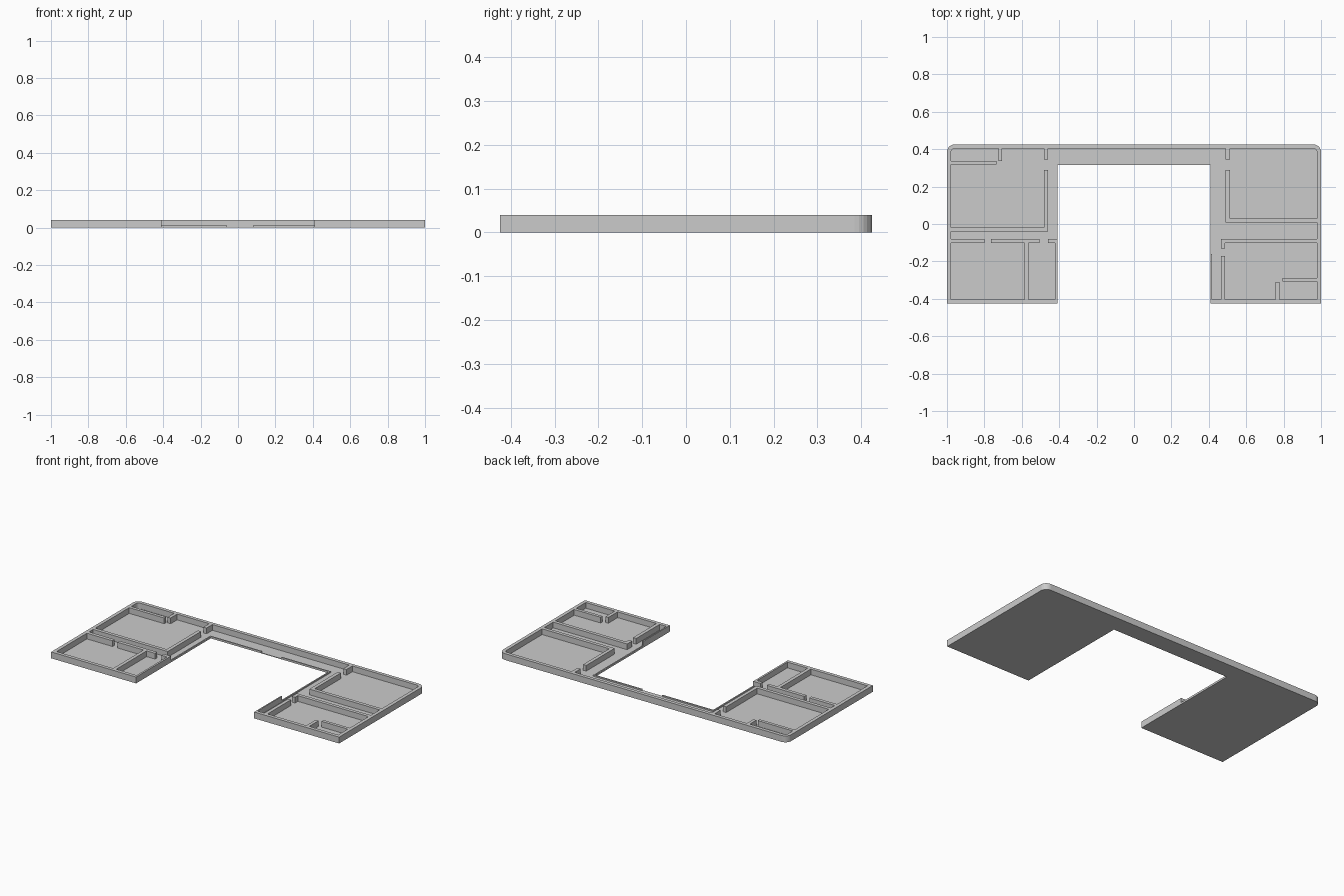
import bpy, bmesh, math

if "Cube" in bpy.data.objects:
    bpy.data.objects.remove(bpy.data.objects["Cube"])

H, T, FLOOR = 0.04, 0.022, 0.004   # wall height, wall thickness, slab thickness
X, Y, IX, IY = 1.0, 0.425, 0.41, 0.315
R = 0.04


def extrude(name, pts, z0, z1):
    """Extrude a flat outline from z0 to z1."""
    bm = bmesh.new()
    face = bm.faces.new([bm.verts.new((x, y, z0)) for x, y in pts])
    ext = bmesh.ops.extrude_face_region(bm, geom=[face])
    for v in ext["geom"]:
        if isinstance(v, bmesh.types.BMVert):
            v.co.z = z1
    bmesh.ops.recalc_face_normals(bm, faces=bm.faces)
    me = bpy.data.meshes.new(name)
    bm.to_mesh(me)
    bm.free()
    ob = bpy.data.objects.new(name, me)
    bpy.context.collection.objects.link(ob)
    return ob


def wall(name, x0, x1, y0, y1, top=H):
    return extrude(name, [(x0, y0), (x1, y0), (x1, y1), (x0, y1)], 0, top)


def arc(cx, cy, r, a0, a1, n=6):
    return [(cx + r * math.cos(math.radians(a0 + (a1 - a0) * i / n)),
             cy + r * math.sin(math.radians(a0 + (a1 - a0) * i / n))) for i in range(n + 1)]


# U-shaped floor slab with rounded back corners
back_right = arc(X - R, Y - R, R, 0, 90)
back_left = arc(R - X, Y - R, R, 90, 180)
extrude("floor", [(IX, -Y), (X, -Y)] + back_right + back_left +
        [(-X, -Y), (-IX, -Y), (-IX, IY), (IX, IY)], 0, FLOOR)

# Continuous outer wall, front to back and around both wings
r = R - T
extrude("outer_wall", [(IX, -Y), (X, -Y)] + back_right + back_left + [(-X, -Y), (-IX, -Y),
        (-IX, T - Y), (T - X, T - Y)] + arc(R - X, Y - R, r, 180, 90) +
        arc(X - R, Y - R, r, 90, 0) + [(X - T, T - Y), (IX, T - Y)], 0, H)

# Low kerb around the courtyard, with a gap in the middle
K, KH = 0.008, 0.012
wall("kerb_left", -IX - K, -IX, -0.08, IY + K, KH)
wall("kerb_right", IX, IX + K, -0.16, IY + K, KH)
wall("kerb_back_left", -IX, -0.06, IY, IY + K, KH)
wall("kerb_back_right", 0.08, IX, IY, IY + K, KH)

# Left wing partitions
wall("left_courtyard_wall", -IX - 0.012, -IX, -Y, -0.08)
wall("left_back_room_front", T - X, -0.46, -0.04, -0.018)
wall("left_back_room_side", -0.482, -0.46, -0.018, 0.29)
wall("left_back_door_stub", -0.482, -0.46, 0.345, Y - T)
wall("left_closet_front", T - X, -0.735, 0.318, 0.338)
wall("left_closet_side", -0.725, -0.705, 0.338, Y - T)
for i, (a, b) in enumerate([(T - X, -0.80), (-0.765, -0.505), (-0.46, -IX)]):
    wall(f"left_front_room_back_{i}", a, b, -0.102, -0.08)
wall("left_front_room_divider", -0.585, -0.563, T - Y, -0.102)

# Right wing partitions
wall("right_courtyard_wall", IX, IX + 0.008, T - Y, -0.16)
wall("right_back_room_front", 0.49, X - T, 0.008, 0.03)
wall("right_back_room_side", 0.49, 0.512, 0.03, 0.29)
wall("right_back_door_stub", 0.49, 0.512, 0.345, Y - T)
wall("right_front_room_back", 0.465, X - T, -0.102, -0.08)
wall("right_front_room_side", 0.465, 0.487, T - Y, -0.17)
wall("right_front_door_stub", 0.465, 0.487, -0.13, -0.102)
wall("right_closet_side", 0.757, 0.777, T - Y, -0.31)
wall("right_closet_back", 0.795, X - T, -0.308, -0.288)
